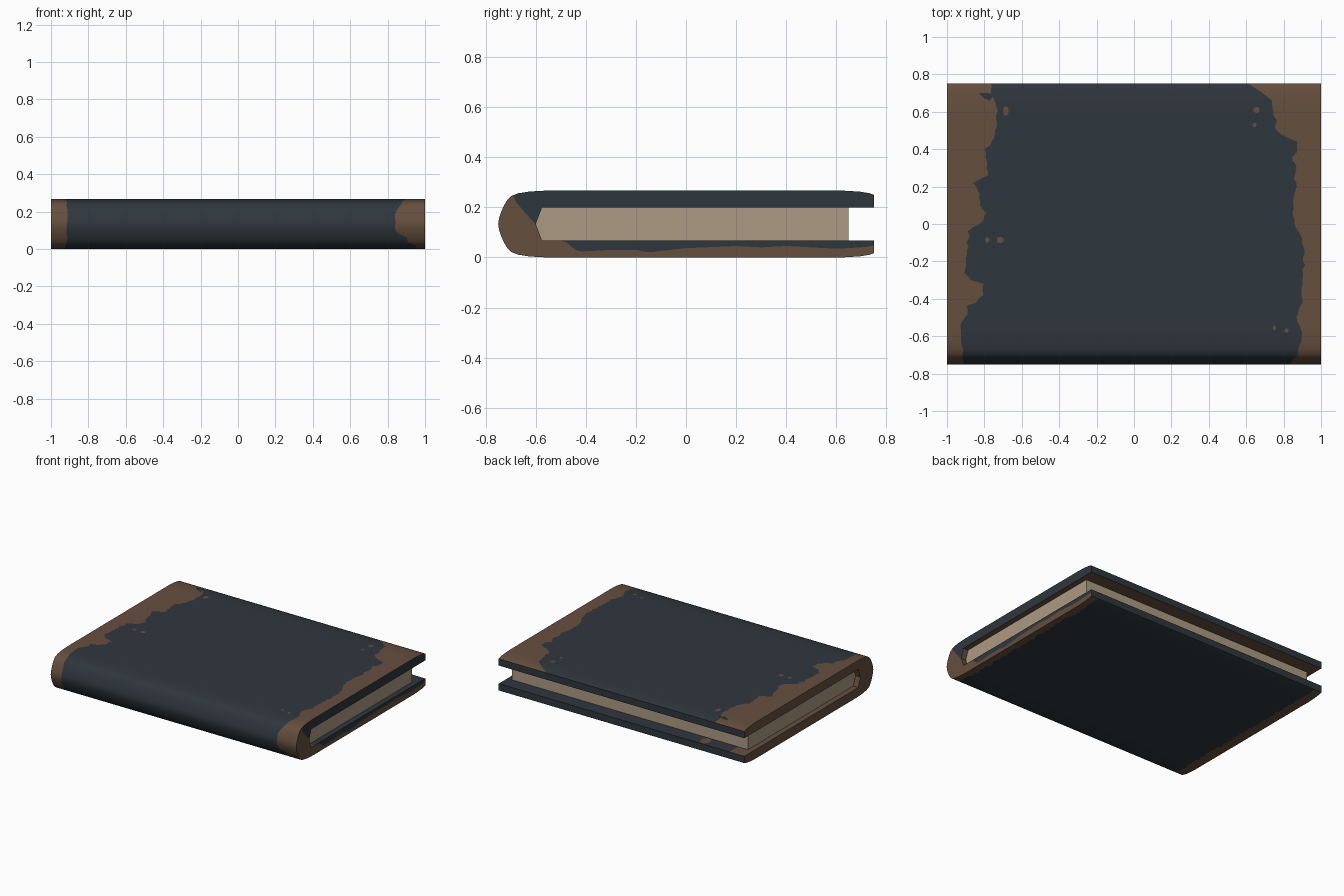
import bpy, bmesh, math, random

if "Cube" in bpy.data.objects:
    bpy.data.objects.remove(bpy.data.objects["Cube"])
random.seed(4)


def material(name, srgb):
    m = bpy.data.materials.new(name)
    lin = [((c / 255 + 0.055) / 1.055) ** 2.4 for c in srgb]
    m.diffuse_color = (*lin, 1)
    m.use_nodes = True
    m.node_tree.nodes["Principled BSDF"].inputs["Base Color"].default_value = m.diffuse_color
    return m


slate = material("dark slate cloth", (47, 55, 61))
brown = material("worn brown leather", (101, 79, 62))
paper = material("aged paper", (172, 154, 130))
SLATE, BROWN = 0, 1


def lookup(table, t):
    """Piecewise linear interpolation in a table sorted by rising key."""
    if t <= table[0][0]:
        return table[0][1]
    for (a, va), (b, vb) in zip(table, table[1:]):
        if t <= b:
            return va + (vb - va) * (t - a) / (b - a)
    return table[-1][1]


def finish(name, bm, mats):
    bmesh.ops.remove_doubles(bm, verts=bm.verts, dist=0.0002)
    bmesh.ops.recalc_face_normals(bm, faces=bm.faces)
    me = bpy.data.meshes.new(name)
    bm.to_mesh(me)
    bm.free()
    ob = bpy.data.objects.new(name, me)
    for m in mats:
        me.materials.append(m)
    bpy.context.collection.objects.link(ob)
    return ob


# Worn edge lines: x of the colour border, keyed by y (top) or z (spine)
TOP_L = [(-.75, -.91), (-.65, -.91), (-.6, -.93), (-.55, -.93), (-.5, -.9), (-.44, -.89),
         (-.42, -.84), (-.37, -.8), (-.32, -.81), (-.3, -.87), (-.27, -.9), (-.1, -.89), (-.03, -.88),
         (0, -.82), (.05, -.79), (.1, -.82), (.2, -.84), (.235, -.86), (.25, -.77), (.3, -.79),
         (.4, -.8), (.42, -.77), (.5, -.74), (.6, -.73), (.68, -.76), (.75, -.76)]
TOP_R = [(-.75, .86), (-.7, .87), (-.6, .91), (-.55, .88), (-.5, .87), (-.4, .9), (-.2, .91),
         (-.1, .9), (0, .86), (.1, .85), (.2, .87), (.25, .86), (.3, .87), (.35, .84), (.4, .88),
         (.45, .87), (.47, .79), (.5, .76), (.6, .75), (.67, .73), (.7, .69), (.75, .62)]
SPINE_R = [(0, .91), (.07, .9), (.09, .84), (.15, .84), (.2, .84), (.23, .87), (.267, .87)]
# Share of the right end face that is brown, measured from the outside in
END_SPINE = [(.135, 1), (.18, .75), (.22, .45), (.25, 0)]
END_LOW = [(-.5, 1), (-.47, .85), (-.45, .5), (-.42, .35), (-.3, .45), (-.2, .45), (-.15, .3),
           (0, .55), (.2, .68), (.3, .6), (.4, .68), (.6, .52), (.75, .6)]

# Outer cross-section (y, z): top fore edge, round spine, mirrored bottom
MID = .1335
upper = [(.75, .25), (.735, .256), (.70, .262), (.66, .265), (.62, .267)]
upper += [(.6 - .02 * i, .267) for i in range(58)]
upper += [(-.58, .266), (-.63, .2625), (-.67, .256), (-.695, .247), (-.712, .232),
          (-.727, .208), (-.739, .18), (-.747, .155), (-.75, MID)]
outer = upper + [(y, 2 * MID - z) for y, z in reversed(upper[:-1])]
T = len(upper) - 1


def inner_point(i):
    y, z = outer[i]
    if y > -.575:
        return (y, .2 if i < T else .067)
    k = (z - MID) / MID
    return (-.6 + .025 * abs(k), MID + .0665 * k)


def borders(i):
    """Left and right colour border on the outside of the cover."""
    y, z = outer[i]
    j = lambda a: random.uniform(-a, a)
    if y < -.7:
        return -.915 + j(.003), lookup(SPINE_R, z) + j(.003)
    if i < T:
        return lookup(TOP_L, y) + j(.008), lookup(TOP_R, y) + j(.008)
    return -.93 + j(.012), .95 + j(.012)


def end_share(i):
    y, z = outer[i]
    if i <= T:
        return lookup(END_SPINE, z)
    return 1 if y < -.5 else lookup(END_LOW, y)


# Cover: strips swept round the cross-section, coloured by the border lines
bm = bmesh.new()


def quad(a, b, c, d, mat):
    f = bm.faces.new([bm.verts.new(p) for p in (a, b, c, d)])
    f.material_index = mat


inner = [inner_point(i) for i in range(len(outer))]
edge = [borders(i) for i in range(len(outer))]
share = [end_share(i) for i in range(len(outer))]
for i in range(len(outer) - 1):
    p, q, r, s = outer[i], outer[i + 1], inner[i], inner[i + 1]
    # outside
    xa, xb = (-1, *edge[i], 1), (-1, *edge[i + 1], 1)
    for k, mat in enumerate((BROWN, SLATE, BROWN)):
        quad((xa[k], *p), (xa[k + 1], *p), (xb[k + 1], *q), (xb[k], *q), mat)
    # inside: brown lining on top and spine, slate below
    low = i >= T and r[0] > -.57
    for x0, x1, mat in ((-1, -.88, BROWN), (-.88, 1, SLATE if low else BROWN)):
        quad((x0, *r), (x0, *s), (x1, *s), (x1, *r), mat)
    # ends
    quad((-1, *p), (-1, *q), (-1, *s), (-1, *r), BROWN)
    m, n = [(o[0] + (e[0] - o[0]) * f, o[1] + (e[1] - o[1]) * f)
            for o, e, f in ((p, r, share[i]), (q, s, share[i + 1]))]
    if share[i] + share[i + 1] > 0:
        quad((1, *p), (1, *q), (1, *n), (1, *m), BROWN)
    if share[i] + share[i + 1] < 2:
        quad((1, *m), (1, *n), (1, *s), (1, *r), SLATE)
# fore edges of both boards
for i in (0, -1):
    quad((-1, *outer[i]), (1, *outer[i]), (1, *inner[i]), (-1, *inner[i]), SLATE)
bmesh.ops.dissolve_degenerate(bm, dist=0.00005, edges=bm.edges)
cover = finish("cover", bm, [slate, brown])
bpy.context.view_layer.objects.active = cover
cover.select_set(True)
bpy.ops.object.shade_smooth_by_angle(angle=math.radians(30))

# Page block with a slightly rounded back
bm = bmesh.new()
section = [(-.6, MID), (-.575, .2005), (.65, .2005), (.65, .0665), (-.575, .0665)]
face = bm.faces.new([bm.verts.new((-.96, y, z)) for y, z in section])
ext = bmesh.ops.extrude_face_region(bm, geom=[face])
bmesh.ops.translate(bm, vec=(1.92, 0, 0),
                    verts=[v for v in ext["geom"] if isinstance(v, bmesh.types.BMVert)])
finish("pages", bm, [paper])

# Small loose wear spots as thin plates: x, y, z, half width, half depth
spots = [(-.685, .605, .267, .016, .026), (-.715, -.085, .267, .018, .018),
         (-.785, -.085, .267, .014, .014), (.655, .61, .267, .017, .017),
         (.645, .53, .267, .012, .012), (.75, -.555, .267, .009, .012),
         (.815, -.57, .267, .012, .012), (-.65, .70, .067, .035, .045)]
bm = bmesh.new()
for x, y, z, w, d in spots:
    ring = [bm.verts.new((x + w * math.cos(a * math.pi / 4 + .4), y + d * math.sin(a * math.pi / 4 + .4),
                          z + .0015)) for a in range(8)]
    bm.faces.new(ring)
finish("wear_spots", bm, [brown])

# Slate remnant left in the worn top left corner
bm = bmesh.new()
bm.faces.new([bm.verts.new((x, y, .2655 if y > .7 else .2685)) for x, y in
              ((-.83, .70), (-.80, .67), (-.77, .66), (-.75, .69), (-.78, .70))])
finish("cloth_remnant", bm, [slate])
